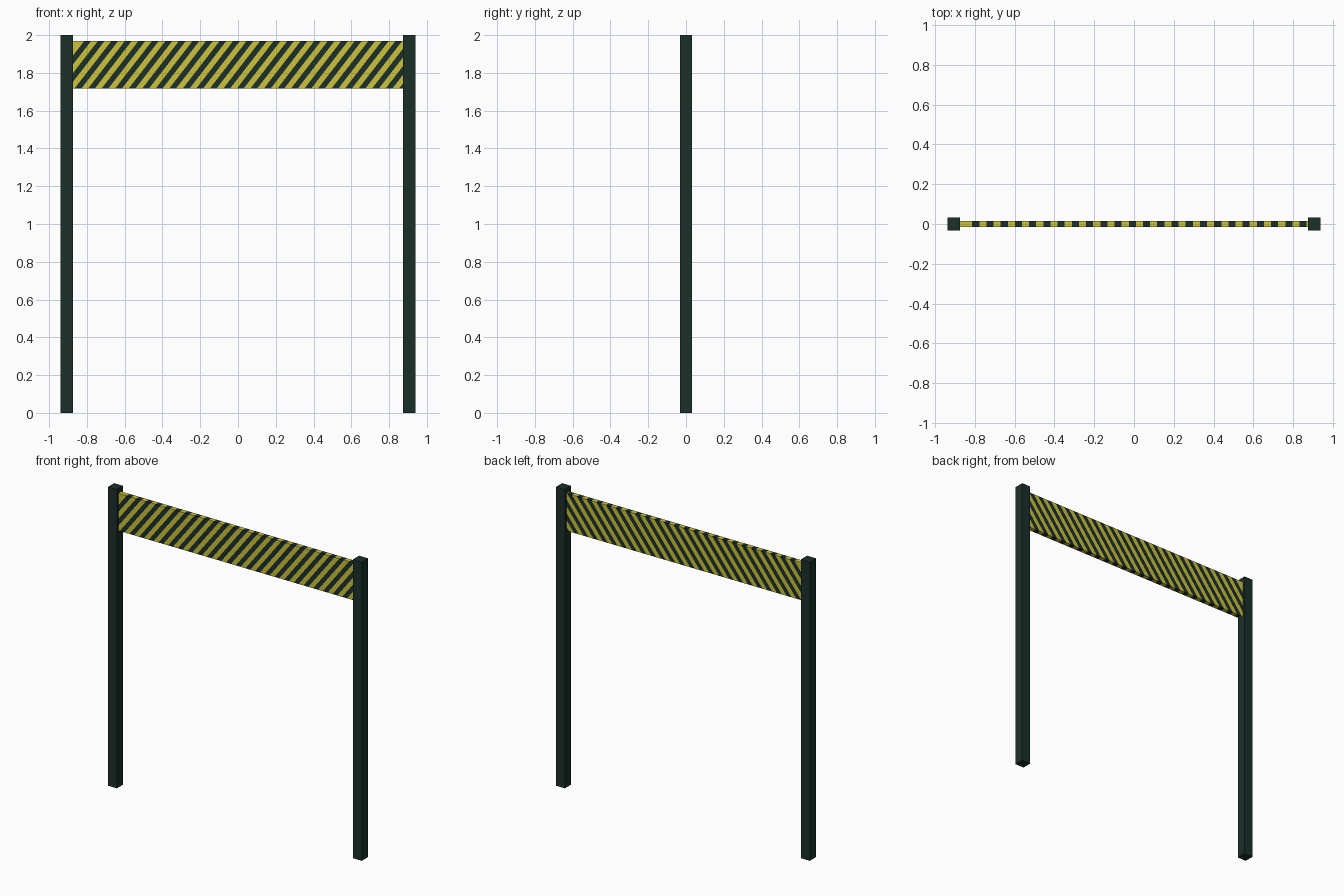
import bpy, bmesh
from mathutils import Vector

if "Cube" in bpy.data.objects:
    bpy.data.objects.remove(bpy.data.objects["Cube"])


def material(name, color):
    m = bpy.data.materials.new(name)
    m.diffuse_color = color
    m.use_nodes = True
    m.node_tree.nodes["Principled BSDF"].inputs["Base Color"].default_value = m.diffuse_color
    return m


dark = material("dark_green", (0.011, 0.029, 0.023, 1))
yellow = material("warning_yellow", (0.61, 0.54, 0.045, 1))


def box(name, center, size, mats, edit=None):
    bm = bmesh.new()
    bmesh.ops.create_cube(bm, size=1)
    for v in bm.verts:
        v.co = Vector(a * s + c for a, s, c in zip(v.co, size, center))
    if edit:
        edit(bm)
    me = bpy.data.meshes.new(name)
    bm.to_mesh(me)
    bm.free()
    for m in mats:
        me.materials.append(m)
    ob = bpy.data.objects.new(name, me)
    bpy.context.collection.objects.link(ob)
    return ob


# Two square posts
for side, label in ((-1, "left"), (1, "right")):
    box(label + "_post", (side * 0.907, 0, 1), (0.065, 0.065, 2), [dark])

# Striped crossboard: slanted cuts through the board, alternate bands dark
TOP, HEIGHT = 1.968, 0.25
PERIOD, START, LEAN = 0.0716, -0.814, 0.194


def stripes(bm):
    normal = Vector((HEIGHT, 0, -LEAN))
    for k in range(54):
        bmesh.ops.bisect_plane(
            bm, geom=bm.verts[:] + bm.edges[:] + bm.faces[:], dist=1e-5,
            plane_co=(START + k * PERIOD / 2, 0, TOP), plane_no=normal)
    for f in bm.faces:
        c = f.calc_center_median()
        band = (c.x + (TOP - c.z) * LEAN / HEIGHT - START) / PERIOD
        f.material_index = int(band > 0 and band % 1 < 0.5)


box("striped_board", (0, 0, TOP - HEIGHT / 2), (1.752, 0.032, HEIGHT),
    [yellow, dark], stripes)
